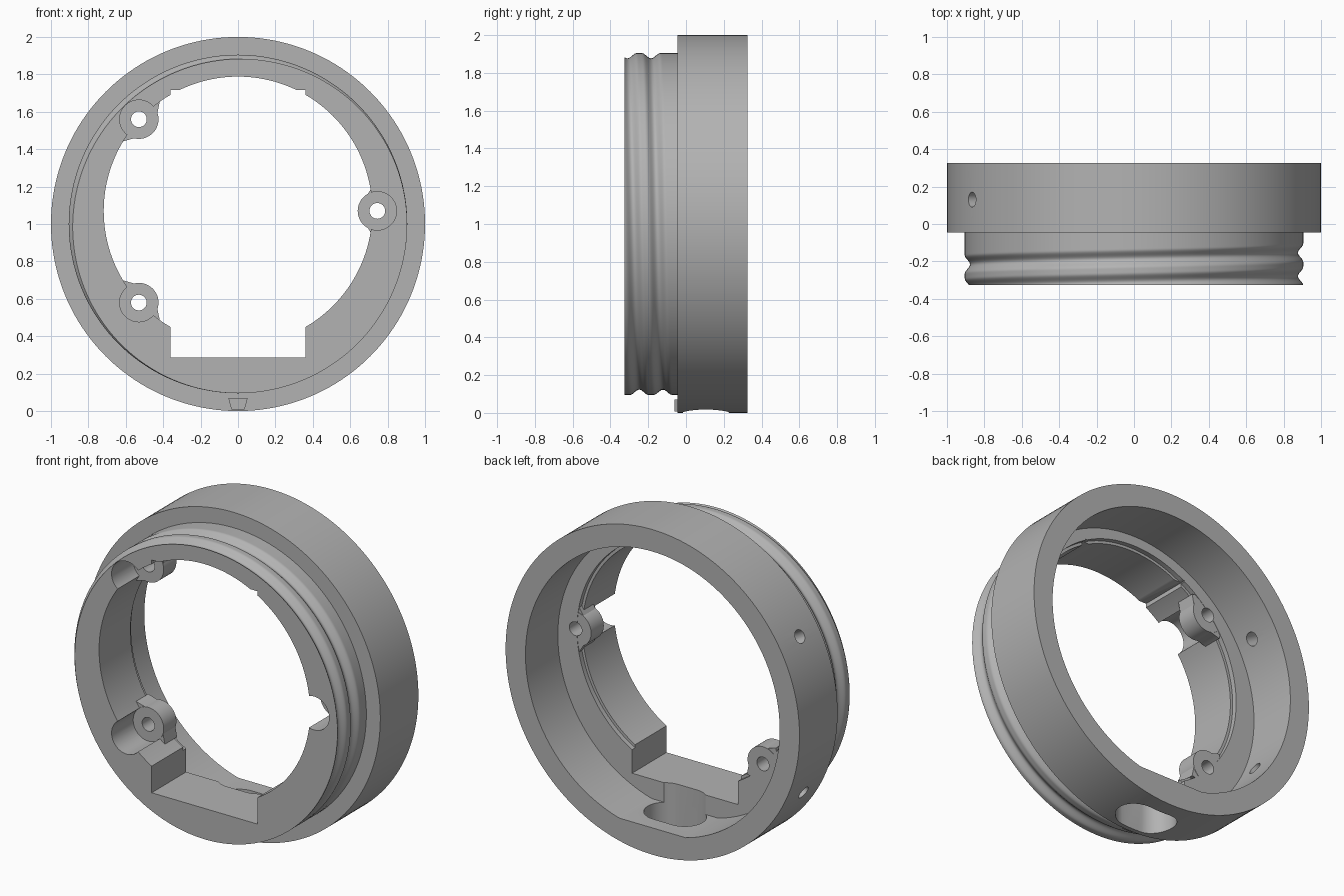
import bpy, bmesh, math
from mathutils import Matrix, Vector

if "Cube" in bpy.data.objects:
    bpy.data.objects.remove(bpy.data.objects["Cube"], do_unlink=True)

SEG = 160
FRONT, SHOULDER, FLOOR, REAR = -0.325, -0.045, 0.01, 0.325
BORE_Z = 1.07

grey = bpy.data.materials.new("plain grey")
grey.use_nodes = True
grey.diffuse_color = (0.45, 0.45, 0.45, 1)
grey.node_tree.nodes["Principled BSDF"].inputs["Base Color"].default_value = (0.45, 0.45, 0.45, 1)


def make(name, bm):
    bmesh.ops.recalc_face_normals(bm, faces=bm.faces)
    mesh = bpy.data.meshes.new(name)
    bm.to_mesh(mesh)
    bm.free()
    mesh.materials.append(grey)
    ob = bpy.data.objects.new(name, mesh)
    bpy.context.collection.objects.link(ob)
    return ob


def prism(name, pts, y0, y1, matrix=None):
    """Extrude an (x, z) outline along y."""
    bm = bmesh.new()
    a = [bm.verts.new((x, y0, z)) for x, z in pts]
    b = [bm.verts.new((x, y1, z)) for x, z in pts]
    bm.faces.new(a)
    bm.faces.new(b[::-1])
    for i in range(len(pts)):
        j = (i + 1) % len(pts)
        bm.faces.new((a[i], a[j], b[j], b[i]))
    if matrix:
        bm.transform(matrix)
    return make(name, bm)


def circle(cx, cz, r, n=SEG):
    return [(cx + r * math.cos(2 * math.pi * i / n), cz + r * math.sin(2 * math.pi * i / n))
            for i in range(n)]


def rect(x0, x1, z0, z1):
    return [(x0, z0), (x1, z0), (x1, z1), (x0, z1)]


def combine(ob, tool, operation):
    """Apply one boolean and discard its tool."""
    tool.hide_render = True
    mod = ob.modifiers.new("cut", "BOOLEAN")
    mod.operation, mod.solver, mod.object = operation, "EXACT", tool
    bpy.context.view_layer.update()
    deps = bpy.context.evaluated_depsgraph_get()
    mesh = bpy.data.meshes.new_from_object(ob.evaluated_get(deps))
    ob.modifiers.clear()
    ob.data = mesh
    bpy.data.objects.remove(tool, do_unlink=True)


def collar_radius(y, phi):
    """Collar with a rounded helical groove that fades out after two turns."""
    r = 0.905
    for k in (-1, 0, 1):
        centre = -0.185 + 0.125 * (phi / (2 * math.pi) + k)
        fade = 1.0 if k < 1 else max(0.0, 1 - (phi + math.pi) / 0.8)
        d = abs(y - centre) / 0.05
        if d < 1:
            r -= 0.028 * fade * math.cos(d * math.pi / 2) ** 2
    return r


# Threaded collar and wide ring as one turned solid
bm = bmesh.new()
rows = []
STEPS = 48
profile = [(FRONT + (SHOULDER - FRONT) * i / STEPS, None) for i in range(STEPS + 1)]
profile += [(SHOULDER, 1.0), (REAR, 1.0)]
for y, fixed in profile:
    row = []
    for i in range(SEG):
        phi = -math.pi + 2 * math.pi * i / SEG
        r = fixed or collar_radius(y, phi)
        row.append(bm.verts.new((r * math.sin(phi), y, 1 + r * math.cos(phi))))
    rows.append(row)
for a, b in zip(rows, rows[1:]):
    for i in range(SEG):
        j = (i + 1) % SEG
        bm.faces.new((a[i], a[j], b[j], b[i]))
bm.faces.new(rows[0])
bm.faces.new(rows[-1][::-1])
body = make("threaded_ring", bm)

# Rear cavity with a flattened bottom
cavity = [(x, max(z, 0.165)) for x, z in circle(0, 1, 0.865)]
flat = [p for p in cavity if p[1] > 0.165]
half = math.sqrt(0.865 ** 2 - 0.835 ** 2)
start = next(i for i, p in enumerate(cavity) if p[1] <= 0.165)
flat[start:start] = [(-half, 0.165), (half, 0.165)]
combine(body, prism("cavity_cutter", flat, FLOOR, 0.5), "DIFFERENCE")

# Main opening, its shallow rear step and the square notches
combine(body, prism("bore_cutter", circle(0, BORE_Z, 0.718), -0.5, 0.1), "DIFFERENCE")
combine(body, prism("step_cutter", circle(0, BORE_Z, 0.735), FLOOR - 0.03, 0.1), "DIFFERENCE")
combine(body, prism("notch_cutter", rect(-0.36, 0.36, 0.285, 1.717), -0.5, 0.1), "DIFFERENCE")

# Screw lugs, each sunk in a round pocket from the front
BOSSES = [(0.745, 1.07), (-0.53, 1.56), (-0.53, 0.58)]
WEB = [(-0.018, 0.145), (-0.055, 0.084), (-0.055, -0.084), (-0.018, -0.145), (0.05, -0.1), (0.05, 0.1)]
for x, z in BOSSES:
    combine(body, prism("pocket_cutter", circle(x, z, 0.103, 48), -0.5, -0.115), "DIFFERENCE")
for x, z in BOSSES:
    ang = math.atan2(z - BORE_Z, x)
    c, s = math.cos(ang), math.sin(ang)
    web = [(x + u * c - v * s, z + u * s + v * c) for u, v in WEB]
    combine(body, prism("lug_web", web, -0.113, FLOOR - 0.004), "UNION")
    combine(body, prism("lug", circle(x, z, 0.105, 48), -0.115, FLOOR - 0.002), "UNION")
    combine(body, prism("screw_hole", circle(x, z, 0.042, 32), -0.2, 0.1), "DIFFERENCE")

# Rounded slot through the bottom of the ring
slot = [(x + math.copysign(0.065, x), y) for x, y in circle(0, 0, 0.122, 46)]
turn = Matrix.Translation((0, 0.105, 0)) @ Matrix.Rotation(math.pi / 2, 4, "X")
combine(body, prism("slot_cutter", slot, -0.1, 0.4, turn), "DIFFERENCE")

# Two radial set-screw holes in the side of the ring
for deg in (150, 207):
    a = math.radians(deg)
    direction = Vector((math.cos(a), 0, math.sin(a)))
    m = Matrix.Translation((0, 0.13, 1)) @ Vector((0, 1, 0)).rotation_difference(direction).to_matrix().to_4x4()
    combine(body, prism("side_hole", circle(0, 0, 0.04, 32), 0.78, 1.1, m), "DIFFERENCE")

# Small locating tab on the shoulder
tab = prism("locating_tab", [(-0.052, 0.07), (0.052, 0.07), (0.035, 0.008), (-0.035, 0.008)],
            -0.062, SHOULDER + 0.01)

bpy.ops.object.select_all(action="DESELECT")
body.select_set(True)
bpy.context.view_layer.objects.active = body
bpy.ops.object.shade_smooth_by_angle(angle=math.radians(30))
